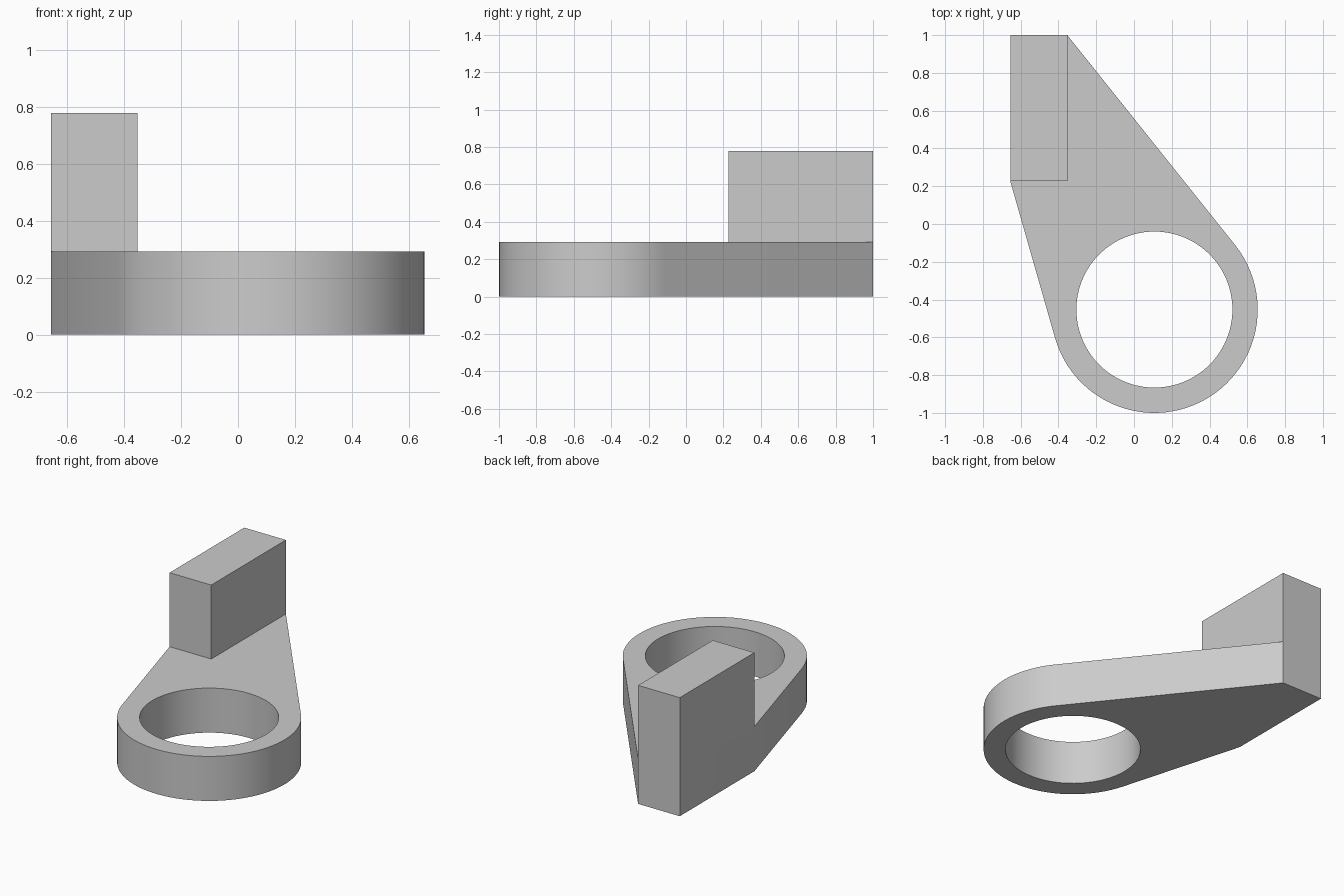
import bpy, bmesh
from math import acos, atan2, cos, hypot, pi, radians, sin

default = bpy.data.objects.get("Cube")
if default:
    bpy.data.objects.remove(default, do_unlink=True)

# Main dimensions
CX, CY = 0.108, -0.453
RING_R, HOLE_R = 0.547, 0.413
X0, X1, Y0, Y1 = -0.655, -0.353, 0.227, 1.0
PLATE_Z, BLOCK_Z = 0.292, 0.777
SEGMENTS = 96

grey = bpy.data.materials.new("plain grey")
grey.use_nodes = True
colour = (0.6, 0.6, 0.6, 1)
grey.diffuse_color = colour
grey.node_tree.nodes["Principled BSDF"].inputs["Base Color"].default_value = colour


def tangent_angle(x, y, side):
    """Angle on the ring where the line from (x, y) touches it."""
    dx, dy = x - CX, y - CY
    return atan2(dy, dx) + side * acos(RING_R / hypot(dx, dy))


def arc(bm, radius, start, end, steps):
    angles = [start + (end - start) * i / steps for i in range(steps + 1)]
    return [bm.verts.new((CX + radius * cos(a), CY + radius * sin(a), 0)) for a in angles]


def loop_edges(bm, verts):
    pairs = zip(verts, verts[1:] + verts[:1])
    return [bm.edges.get(p) or bm.edges.new(p) for p in pairs]


def raise_faces(bm, faces, height):
    geom = bmesh.ops.extrude_face_region(bm, geom=faces)["geom"]
    verts = [g for g in geom if isinstance(g, bmesh.types.BMVert)]
    bmesh.ops.translate(bm, verts=verts, vec=(0, 0, height))
    return [g for g in geom if isinstance(g, bmesh.types.BMFace)]


bm = bmesh.new()

# Block footprint
corners = [bm.verts.new((x, y, 0)) for x, y in ((X0, Y0), (X1, Y0), (X1, Y1), (X0, Y1))]
bm.faces.new(corners)

# Tapered arm and ring around the round hole; the rim runs round the front
left_touch = tangent_angle(X0, Y0, 1) - 2 * pi
right_touch = tangent_angle(X1, Y1, -1)
rim = arc(bm, RING_R, left_touch, right_touch, SEGMENTS // 2)
hole = arc(bm, HOLE_R, 0, 2 * pi * (1 - 1 / SEGMENTS), SEGMENTS - 1)
outline = [corners[0]] + rim + [corners[2], corners[1]]
edges = loop_edges(bm, outline) + loop_edges(bm, hole)
bmesh.ops.triangle_fill(bm, use_beauty=True, edges=edges, normal=(0, 0, 1))

# Raise the plate, then the upright block
top = raise_faces(bm, bm.faces[:], PLATE_Z)
pad = [f for f in top if len(f.verts) == 4]
raise_faces(bm, pad, BLOCK_Z - PLATE_Z)
bmesh.ops.recalc_face_normals(bm, faces=bm.faces[:])

mesh = bpy.data.meshes.new("bracket")
bm.to_mesh(mesh)
bm.free()
mesh.materials.append(grey)
bracket = bpy.data.objects.new("ring_bracket", mesh)
bpy.context.collection.objects.link(bracket)

bpy.ops.object.select_all(action="DESELECT")
bracket.select_set(True)
bpy.context.view_layer.objects.active = bracket
bpy.ops.object.shade_smooth_by_angle(angle=radians(30))
